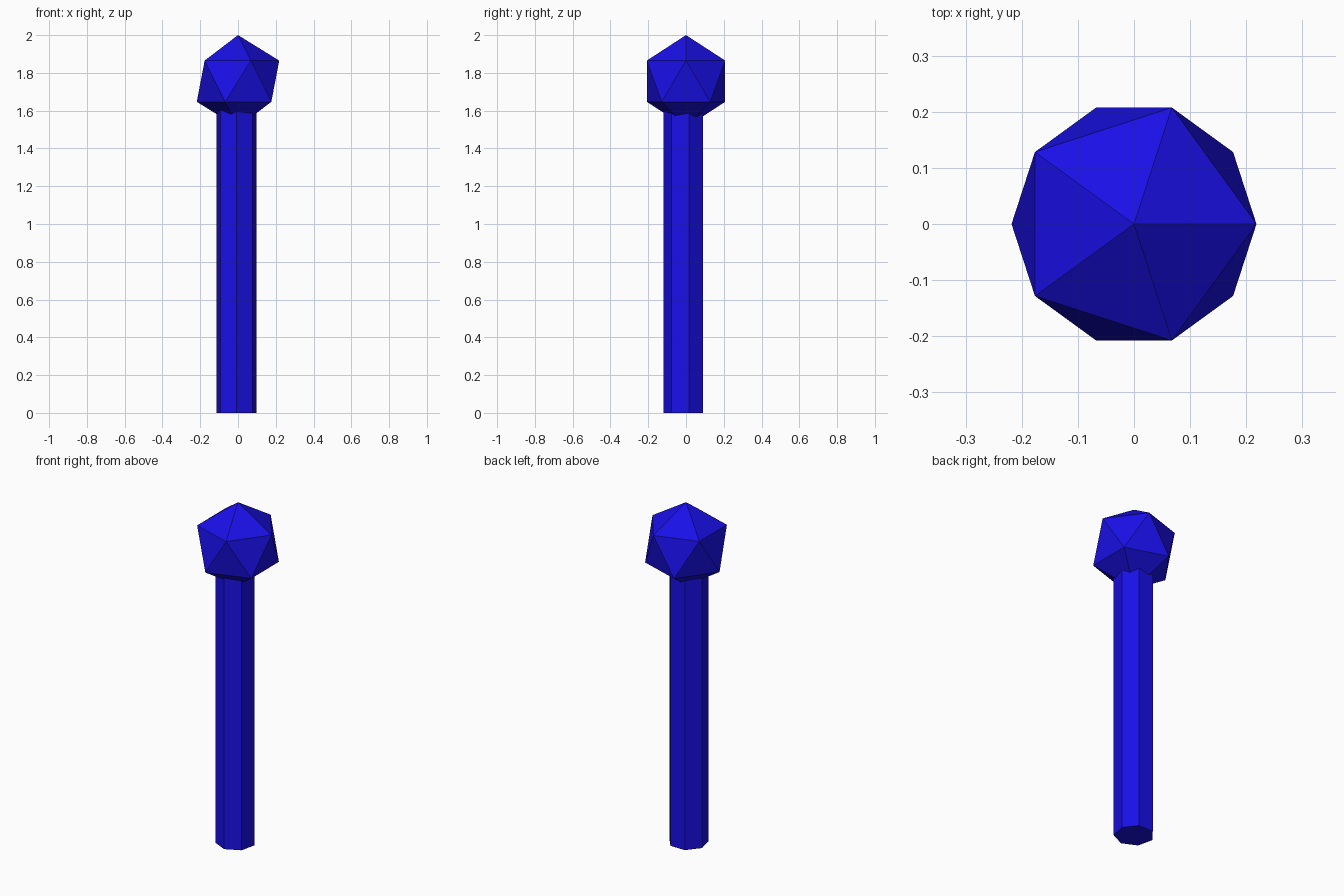
import bpy, math

if "Cube" in bpy.data.objects:
    bpy.data.objects.remove(bpy.data.objects["Cube"])

blue = bpy.data.materials.new("blue")
blue.diffuse_color = (0.01, 0.005, 0.8, 1)
blue.use_nodes = True
blue.node_tree.nodes["Principled BSDF"].inputs["Base Color"].default_value = blue.diffuse_color

HEAD_R = 0.244

# seven-sided shaft, slightly off centre, ending inside the head
SHAFT_TOP = 1.62
bpy.ops.mesh.primitive_cylinder_add(vertices=7, radius=0.109, depth=SHAFT_TOP,
                                    location=(-0.0085, -0.009, SHAFT_TOP / 2),
                                    rotation=(0, 0, math.pi))
shaft = bpy.context.object
shaft.name = "shaft"

# icosahedron head
bpy.ops.mesh.primitive_ico_sphere_add(subdivisions=1, radius=HEAD_R,
                                      location=(0, 0, 2 - HEAD_R))
head = bpy.context.object
head.name = "head"

for part in (shaft, head):
    part.data.materials.append(blue)
